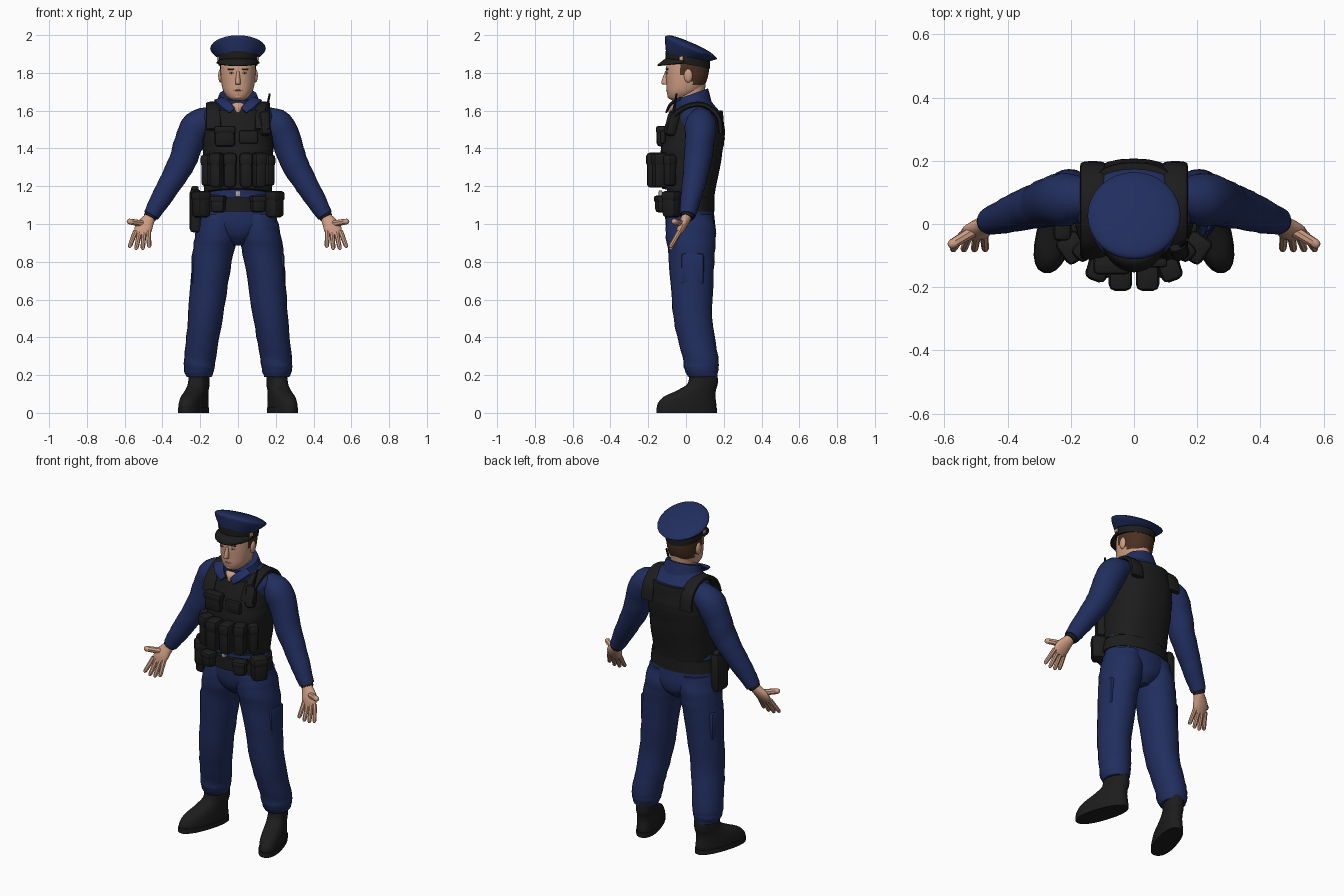
import bpy, bmesh, math
from mathutils import Vector, Matrix

if "Cube" in bpy.data.objects:
    bpy.data.objects.remove(bpy.data.objects["Cube"])


def material(name, red, green, blue):
    mat = bpy.data.materials.new(name)
    mat.use_nodes = True
    mat.diffuse_color = (red, green, blue, 1)
    shader = mat.node_tree.nodes["Principled BSDF"]
    shader.inputs["Base Color"].default_value = mat.diffuse_color
    shader.inputs["Roughness"].default_value = .8
    return mat


NAVY = material("navy cloth", .015, .027, .112)
BLACK = material("black gear", .012, .012, .012)
SKIN = material("skin", .62, .34, .23)
HAIR = material("brown hair", .07, .03, .015)
LIPS = material("lips", .45, .2, .14)
WHITE = material("eye white", .6, .6, .6)
METAL = material("silver metal", .4, .4, .4)
parts = []


def finish(name, bm, mat):
    bmesh.ops.recalc_face_normals(bm, faces=bm.faces)
    mesh = bpy.data.meshes.new(name)
    bm.to_mesh(mesh)
    bm.free()
    mesh.materials.append(mat)
    obj = bpy.data.objects.new(name, mesh)
    bpy.context.collection.objects.link(obj)
    parts.append(obj)
    return obj


def spline(rows, steps):
    """Smooth curve through rows, short rows being padded with zeros."""
    rows = [tuple(row) + (0,) * (6 - len(row)) for row in rows]
    points = [rows[0]] + rows + [rows[-1]]
    result = []
    for i in range(1, len(points) - 2):
        for k in range(steps):
            t = k / steps
            result.append([b + t * (c - a + t * (2 * a - 5 * b + 4 * c - d
                                                 + t * (3 * b - a - 3 * c + d))) / 2
                           for a, b, c, d in zip(*points[i - 1:i + 3])])
    return result + [list(rows[-1])]


def superellipse(value, power):
    return math.copysign(abs(value) ** (2 / power), value)


def loft(name, rows, mat, sides=24, steps=4, side=1, power=2, flat=True, folds=0):
    """Rows: x, y, z, width radius, depth radius, tilt. Rings are level if flat."""
    rows = spline(rows, steps)
    bm = bmesh.new()
    rings = []
    for i, (x, y, z, width, depth, tilt) in enumerate(rows):
        tangent = Vector((0, 0, 1))
        if not flat:
            before, after = rows[max(i - 1, 0)], rows[min(i + 1, len(rows) - 1)]
            tangent = Vector(after[:3]) - Vector(before[:3])
            tangent.x *= side
            tangent.normalize()
        across = Vector((1, 0, 0))
        across = (across - across.dot(tangent) * tangent).normalized()
        forward = tangent.cross(across)
        ring = []
        for k in range(sides):
            angle = math.tau * k / sides
            crease = 1 + folds * math.sin(2 * i + 2 * math.sin(angle + i / 2))
            u = superellipse(math.cos(angle), power) * width * crease
            v = superellipse(math.sin(angle), power) * depth * crease
            point = Vector((x * side, y, z + tilt * v)) + across * u + forward * v
            ring.append(bm.verts.new(point))
        rings.append(ring)
    for low, high in zip(rings, rings[1:]):
        for k in range(sides):
            bm.faces.new((low[k - 1], low[k], high[k], high[k - 1]))
    bm.faces.new(rings[0])
    bm.faces.new(rings[-1])
    return finish(name, bm, mat)


def core(name, rows, mat, **options):
    """Level loft on the centre line; rows: y, z, width radius, depth radius, tilt."""
    return loft(name, [(0, *row) for row in rows], mat, **options)


def limb(name, rows, mat, **options):
    """Round tube; rows: x, y, z, radius."""
    return loft(name, [(*row, row[-1]) for row in rows], mat, flat=False, **options)


def digit(name, start, end, radius, side):
    """Tapered finger with a rounded tip."""
    start, end = Vector(start), Vector(end)
    rows = [(*start.lerp(end, t), radius * scale) for t, scale in ((0, 1), (.5, .9), (.9, .8), (1, .3))]
    limb(name, rows, SKIN, sides=8, steps=2, side=side)


def place(name, bm, loc, mat, yaw=0, pitch=0):
    turn = Matrix.Rotation(math.radians(yaw), 4, 'Z') @ Matrix.Rotation(math.radians(pitch), 4, 'X')
    bmesh.ops.transform(bm, matrix=Matrix.Translation(loc) @ turn, verts=bm.verts)
    return finish(name, bm, mat)


def box(name, loc, size, mat, yaw=0, pitch=0):
    bm = bmesh.new()
    bmesh.ops.create_cube(bm, size=1)
    bmesh.ops.scale(bm, vec=size, verts=bm.verts)
    bmesh.ops.bevel(bm, geom=bm.edges[:], offset=min(.02, min(size) / 3), segments=2,
                    affect='EDGES', profile=.5)
    return place(name, bm, loc, mat, yaw, pitch)


def ball(name, loc, size, mat):
    bm = bmesh.new()
    bmesh.ops.create_uvsphere(bm, u_segments=16, v_segments=10, radius=1)
    bmesh.ops.scale(bm, vec=size, verts=bm.verts)
    return place(name, bm, loc, mat)


def pouch(name, loc, size, yaw=0):
    x, y, z = loc
    width, depth, height = size
    box(name, loc, size, BLACK, yaw)
    box(name + "_flap", (x, y, z + height * .3), (width + .006, depth + .008, height * .4), BLACK, yaw)


# Torso clothing
core("shirt", [(.02, 1.12, .17, .12), (.05, 1.5, .18, .145), (.06, 1.58, .19, .125),
               (.055, 1.635, .135, .09), (.04, 1.68, .075, .07)], NAVY, sides=32)
core("vest", [(.01, 1.16, .178, .138, -.2), (.03, 1.38, .187, .163), (.042, 1.48, .18, .164),
              (.055, 1.6, .155, .138)], BLACK, sides=32, steps=6, power=2.4, folds=.01)
core("pelvis", [(.03, .885, .045, .07), (.03, .93, .12, .115), (.025, .98, .19, .13),
                (.02, 1.04, .205, .13), (.015, 1.16, .18, .12)], NAVY, sides=32)
core("belt", [(.01, 1.065, .21, .14), (.01, 1.14, .2, .14)], BLACK, sides=32, steps=1)
box("buckle", (0, -.135, 1.16), (.03, .02, .035), METAL)
core("collar", [(.04, 1.6, .128, .1, .3), (.022, 1.685, .1, .095, .35)], NAVY)

# Vest and belt gear
pouch("chest_pouch", (-.07, -.128, 1.465), (.11, .055, .11))
box("chest_panel", (.055, -.122, 1.46), (.1, .03, .07), BLACK)
box("radio", (.14, -.075, 1.53), (.06, .06, .13), BLACK, yaw=20, pitch=-15)
limb("antenna", [(.145, -.07, 1.57, .009), (.168, -.05, 1.69, .005)], BLACK, sides=8)
box("holster", (-.226, 0, 1.07), (.06, .11, .23), BLACK)
box("sidearm_grip", (-.228, .02, 1.17), (.04, .05, .06), BLACK, pitch=-20)

for s, tag in ((1, "left_"), (-1, "right_")):
    pouch(tag + "front_pouch", (s * .043, -.165, 1.285), (.068, .085, .185))
    pouch(tag + "side_pouch", (s * .112, -.138, 1.285), (.064, .08, .185), s * 20)
    pouch(tag + "flank_pouch", (s * .16, -.083, 1.285), (.055, .06, .17), s * 45)
    pouch(tag + "belt_pouch", (s * .105, -.13, 1.105), (.075, .06, .09), s * 15)
    pouch(tag + "hip_pouch", (s * .195, -.075, 1.105), (.085, .075, .14), s * 55)
    strap = [(-.1, 1.5), (-.06, 1.58), (.02, 1.627), (.1, 1.628), (.17, 1.57), (.185, 1.48)]
    loft(tag + "vest_strap", [(.13, y, z, .04, .014) for y, z in strap], BLACK,
         sides=16, side=s, power=3, flat=False)
    loft(tag + "collar_wing", [(.1, -.04, 1.66, .03, .008), (.07, -.08, 1.635, .03, .008),
                               (.03, -.1, 1.6, .02, .006)], NAVY, sides=12, side=s, power=3, flat=False)

    # Arms and hands
    limb(tag + "sleeve", [(.14, .08, 1.56, .062), (.215, .078, 1.52, .083), (.26, .072, 1.43, .078),
                          (.295, .06, 1.33, .073), (.35, .045, 1.23, .064), (.41, .024, 1.13, .054),
                          (.46, .008, 1.045, .042)], NAVY, side=s, folds=.02)
    limb(tag + "wrist_band", [(.455, .01, 1.055, .036), (.468, .003, 1.033, .034)], BLACK, side=s)
    loft(tag + "palm", [(.45, .01, 1.07, .028, .024), (.47, 0, 1.03, .032, .026),
                        (.5, -.025, .98, .047, .023), (.51, -.042, .94, .036, .012)],
         SKIN, sides=16, side=s, flat=False)
    for i in range(4):
        digit(tag + "finger", (.474 + .023 * i, -.035, .96),
              (.47 + .035 * i, -.084, .858 + .012 * abs(i - 1.5)), .014, s)
    digit(tag + "thumb", (.495, -.015, 1), (.586, -.07, 1.015), .019, s)

    # Legs and boots
    loft(tag + "trouser_leg", [(.1, .02, 1.05, .1, .12), (.113, .025, .95, .113, .133),
                               (.139, .03, .8, .106, .12), (.173, .037, .5, .092, .103),
                               (.2, .075, .3, .084, .095), (.206, .082, .23, .08, .09),
                               (.206, .088, .19, .066, .076)], NAVY, steps=5, side=s, folds=.02)
    box(tag + "cargo_pocket", (s * .222, .035, .76), (.05, .12, .17), NAVY)
    boot = core(tag + "boot", [(-.09, .01, .06, .16), (-.09, .045, .06, .163), (-.075, .085, .057, .143),
                               (-.035, .12, .053, .105), (0, .16, .052, .08), (0, .24, .05, .075)],
                BLACK, power=2.3)
    sole = core(tag + "sole", [(-.09, 0, .063, .167), (-.09, .028, .063, .167)], BLACK, steps=1, power=2.3)
    for obj in (boot, sole):
        obj.location = (s * .207, .09, 0)
        obj.rotation_euler.z = s * math.radians(18)

    # Paired facial features
    ball(tag + "ear", (s * .092, .012, 1.785), (.013, .023, .036), SKIN)
    ball(tag + "eye", (s * .036, -.101, 1.8), (.013, .005, .005), WHITE)
    ball(tag + "iris", (s * .036, -.1045, 1.8), (.005, .003, .005), HAIR)
    box(tag + "brow", (s * .038, -.101, 1.82), (.034, .01, .007), HAIR, yaw=s * 12)
    box(tag + "cap_button", (s * .106, -.025, 1.876), (.012, .022, .022), SKIN)

# Head, with hair coloured at the back and sideburns
core("neck", [(-.015, 1.59, .02, .078), (-.005, 1.625, .05, .086), (.018, 1.66, .066, .076),
              (.035, 1.75, .068, .07)], SKIN)
head = core("head", [(-.045, 1.655, .03, .03), (-.038, 1.668, .052, .055), (-.016, 1.7, .076, .086),
                     (0, 1.745, .088, .104), (.007, 1.8, .093, .113), (.01, 1.85, .093, .112),
                     (.015, 1.9, .08, .1)], SKIN, sides=40, steps=5, power=2.2)
head.data.materials.append(HAIR)
for face in head.data.polygons:
    x, y, z = face.center
    if (y > .03 and z > 1.74) or (y > -.035 and z > 1.785):
        face.material_index = 1
core("nose", [(-.103, 1.738, .01, .012), (-.111, 1.748, .014, .02), (-.1, 1.81, .007, .01)], SKIN)
ball("mouth", (0, -.099, 1.708), (.024, .006, .004), LIPS)
ball("chin", (0, -.076, 1.675), (.028, .022, .016), SKIN)

# Peaked cap
core("cap_band", [(.01, 1.845, .104, .117, -.2), (.01, 1.892, .109, .118, -.2)], BLACK, sides=32)
core("cap_crown", [(.01, 1.885, .112, .116, -.2), (.024, 1.92, .143, .135, -.36),
                   (.026, 1.938, .142, .134, -.42), (.022, 1.956, .1, .1, -.42),
                   (.02, 1.964, .03, .03, -.42)], NAVY, sides=32)
bm = bmesh.new()
edges = []
for k in range(17):
    angle = math.radians(10 * k - 80)
    sn, cs = math.sin(angle), math.cos(angle)
    edges.append((bm.verts.new((.105 * sn, .01 - .112 * cs, 1.862 + .02 * cs)),
                  bm.verts.new((.118 * sn, .01 - .163 * cs, 1.858 - .016 * cs))))
for (a, b), (c, d) in zip(edges, edges[1:]):
    bm.faces.new((a, b, d, c))
visor = finish("cap_visor", bm, BLACK)
visor.modifiers.new("thickness", 'SOLIDIFY').thickness = .008

# Smooth shading with crisp edges
bpy.ops.object.select_all(action='DESELECT')
for obj in parts:
    obj.select_set(True)
bpy.context.view_layer.objects.active = parts[0]
bpy.ops.object.shade_smooth_by_angle(angle=math.radians(40))
